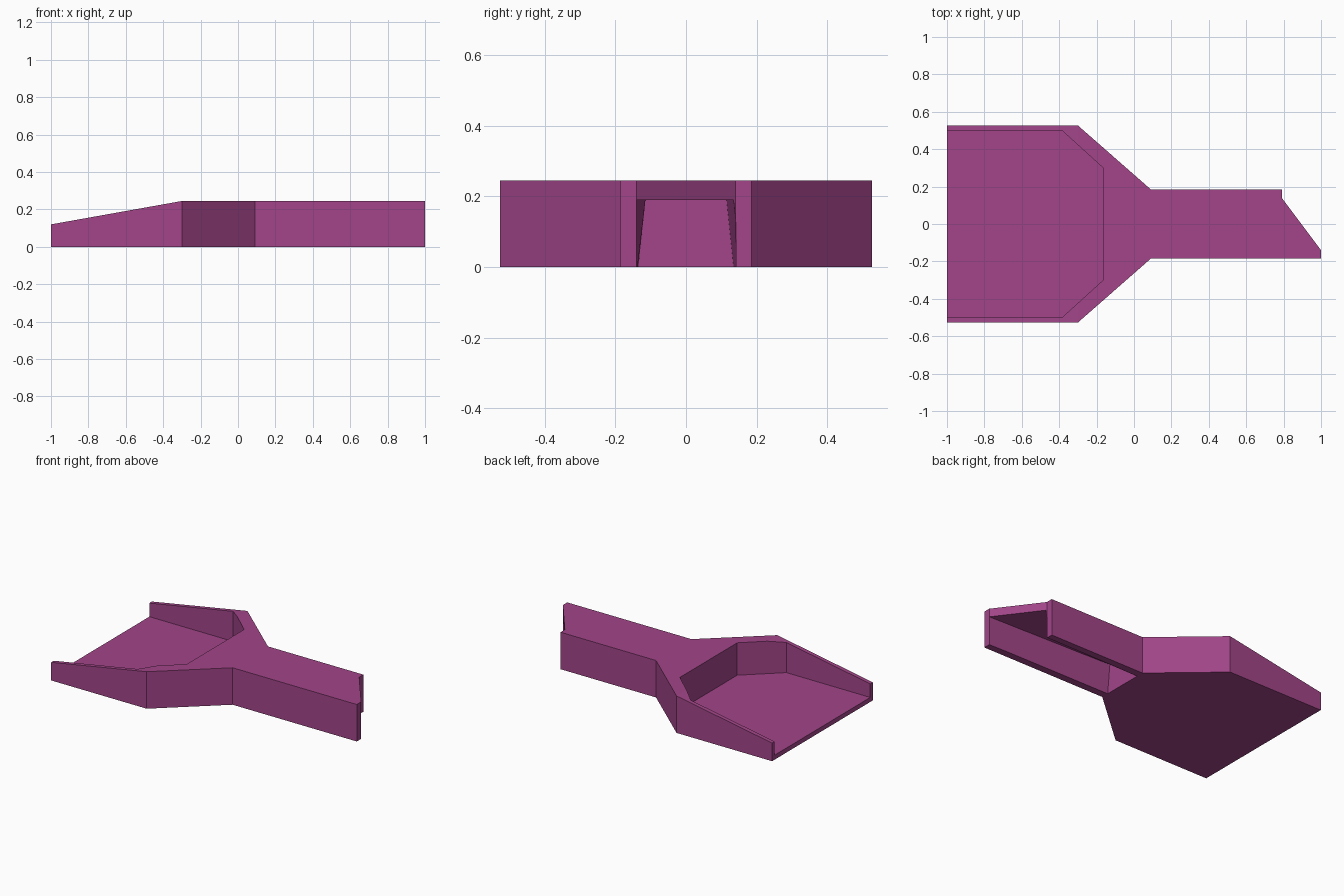
import bpy, bmesh

if "Cube" in bpy.data.objects:
    bpy.data.objects.remove(bpy.data.objects["Cube"])


def loft(name, lower, upper):
    """Closed solid between two matching rings of 3D points."""
    bm = bmesh.new()
    a = [bm.verts.new(p) for p in lower]
    b = [bm.verts.new(p) for p in upper]
    n = len(a)
    bm.faces.new(a)
    bm.faces.new(b)
    for i in range(n):
        j = (i + 1) % n
        bm.faces.new((a[i], a[j], b[j], b[i]))
    bmesh.ops.recalc_face_normals(bm, faces=bm.faces[:])
    mesh = bpy.data.meshes.new(name)
    bm.to_mesh(mesh)
    bm.free()
    obj = bpy.data.objects.new(name, mesh)
    bpy.context.collection.objects.link(obj)
    return obj


def prism(name, outline, z0, z1):
    return loft(name, [(x, y, z0) for x, y in outline], [(x, y, z1) for x, y in outline])


def cut(target, cutter):
    cutter.hide_render = True
    mod = target.modifiers.new("cut", 'BOOLEAN')
    mod.operation = 'DIFFERENCE'
    mod.solver = 'EXACT'
    mod.object = cutter
    bpy.context.view_layer.objects.active = target
    bpy.ops.object.modifier_apply(modifier=mod.name)
    bpy.data.objects.remove(cutter)


# Scoop body: pan, flared shoulder and handle with oblique end
scoop = prism("scoop", [(-1, -.527), (-.3, -.527), (.09, -.185), (1, -.185), (1, -.14),
                        (.79, .14), (.79, .185), (.09, .185), (-.3, .527), (-1, .527)], 0, .245)

# Sloped rim towards the mouth
slope = .125 / .7
wedge = [(-1.1, .12 - .1 * slope), (-.3, .245), (-.2, .245 + .1 * slope), (-1.1, .5)]
cut(scoop, loft("rim_cutter", [(x, -.7, z) for x, z in wedge], [(x, .7, z) for x, z in wedge]))

# Pan recess, open at the mouth
cut(scoop, prism("pan_cutter", [(-1.2, -.5), (-.385, -.5), (-.165, -.3),
                                (-.165, .3), (-.385, .5), (-1.2, .5)], .03, .5))

# Handle hollow, open below and at the end, tapering towards the pan
low, high = -.05, .19
cut(scoop, loft("handle_cutter",
                [(.09, -.14, low), (.09, .14, low), (.09, .115, high), (.09, -.115, high)],
                [(1.1, -.143, low), (1.1, .143, low), (1.1, .143, high), (1.1, -.143, high)]))

# Purple plastic
mat = bpy.data.materials.new("purple_plastic")
mat.diffuse_color = (.36, .06, .25, 1)
mat.use_nodes = True
mat.node_tree.nodes["Principled BSDF"].inputs["Base Color"].default_value = mat.diffuse_color
scoop.data.materials.clear()
scoop.data.materials.append(mat)
for p in scoop.data.polygons:
    p.material_index = 0
    p.use_smooth = False
